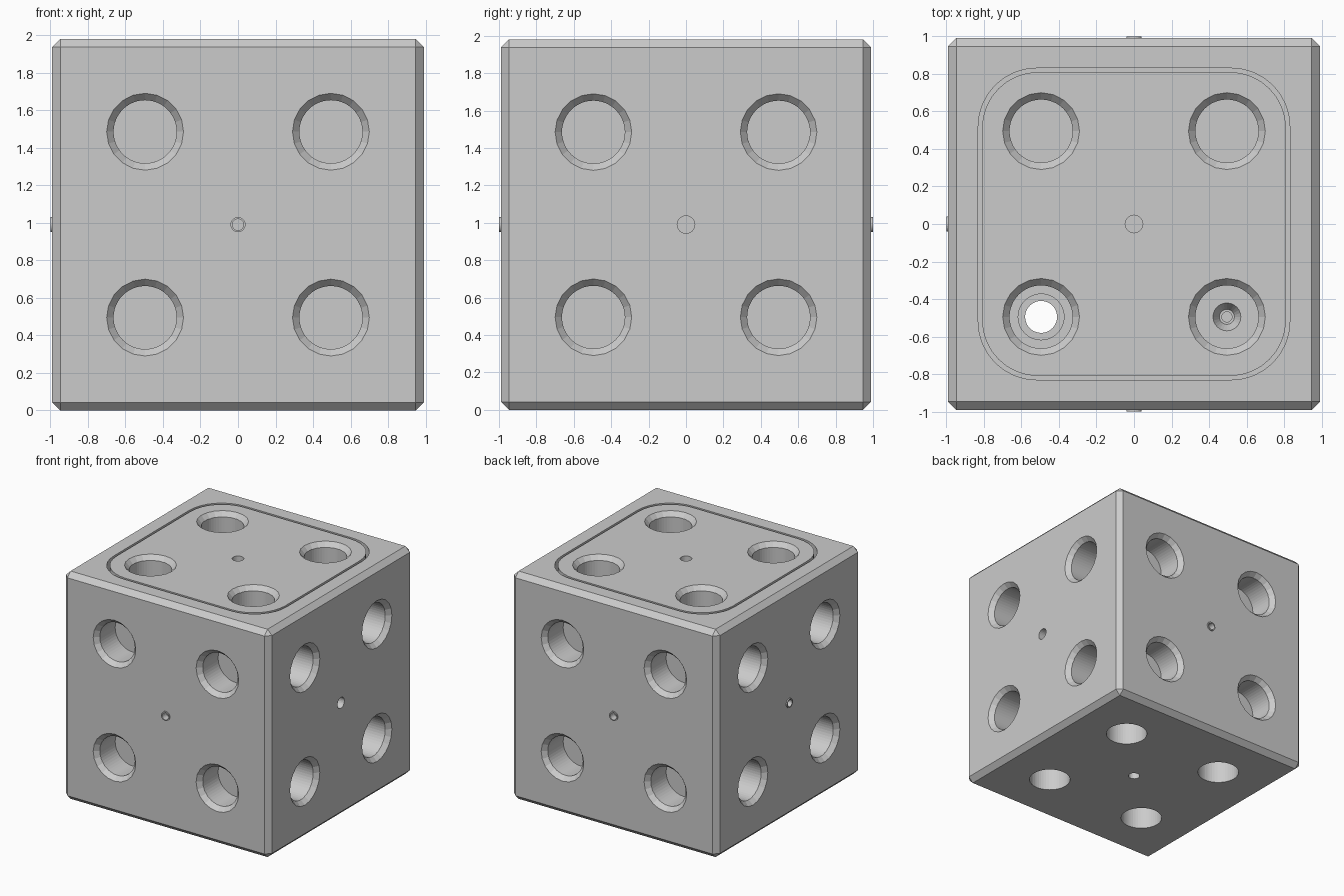
import bpy, bmesh, math
from mathutils import Matrix, Vector

cube = bpy.data.objects.get("Cube")
if cube:
    bpy.data.objects.remove(cube, do_unlink=True)

H = 0.99          # half size of the block
P = 0.495         # pocket offset from each face centre
DEPTH = 0.25      # pocket depth
CENTRE = Vector((0, 0, H))

grey = bpy.data.materials.new("plain grey")
grey.use_nodes = True
grey.diffuse_color = (0.6, 0.6, 0.6, 1)
grey.node_tree.nodes["Principled BSDF"].inputs["Base Color"].default_value = (0.6, 0.6, 0.6, 1)


def make_object(name, bm):
    bmesh.ops.recalc_face_normals(bm, faces=bm.faces)
    mesh = bpy.data.meshes.new(name)
    bm.to_mesh(mesh)
    bm.free()
    mesh.materials.append(grey)
    ob = bpy.data.objects.new(name, mesh)
    bpy.context.collection.objects.link(ob)
    return ob


def face_frame(normal):
    """Frame on a block face with local z pointing outward."""
    n = Vector(normal)
    turn = n.to_track_quat('Z', 'Y').to_matrix().to_4x4()
    return Matrix.Translation(CENTRE + n * H) @ turn


def plug(bm, frame, x, y, low, high, r_low, r_high, sides=48):
    """Round plug between two heights of a face frame."""
    place = frame @ Matrix.Translation((x, y, (low + high) / 2))
    return bmesh.ops.create_cone(bm, cap_ends=True, segments=sides, radius1=r_low,
                                 radius2=r_high, depth=high - low, matrix=place)["verts"]


def rounded_slab(half, radius, low, high):
    bm = bmesh.new()
    bmesh.ops.create_cube(bm, size=1, matrix=Matrix.Translation((0, 0, (low + high) / 2))
                          @ Matrix.Diagonal((2 * half, 2 * half, high - low, 1)))
    upright = [e for e in bm.edges if abs(e.verts[0].co.z - e.verts[1].co.z) > 0.01]
    bmesh.ops.bevel(bm, geom=upright, offset=radius, segments=8, profile=0.5, affect='EDGES')
    return bm


def cut(targets, bm):
    """Subtract the cutter mesh from each target and discard it."""
    cutter = make_object("cutter", bm)
    cutter.hide_render = True
    for ob in targets:
        mod = ob.modifiers.new("cut", 'BOOLEAN')
        mod.operation = 'DIFFERENCE'
        mod.solver = 'EXACT'
        mod.object = cutter
        bpy.context.view_layer.objects.active = ob
        bpy.ops.object.modifier_apply(modifier=mod.name)
    bpy.data.objects.remove(cutter, do_unlink=True)


faces = {"top": (0, 0, 1), "bottom": (0, 0, -1), "front": (0, -1, 0),
         "back": (0, 1, 0), "left": (1, 0, 0), "right": (-1, 0, 0)}
frames = {name: face_frame(n) for name, n in faces.items()}
top = frames["top"]
corners = [(x, y) for x in (-P, P) for y in (-P, P)]
screw_faces = ("front", "back", "right")

# Chamfered block
bm = bmesh.new()
bmesh.ops.create_cube(bm, size=2 * H, matrix=Matrix.Translation(CENTRE))
bmesh.ops.bevel(bm, geom=bm.edges[:], offset=0.043, segments=1, affect='EDGES')
block = make_object("block", bm)

# Recess and the lid that sits in it, leaving a thin groove
cut([block], rounded_slab(0.83, 0.31, 2 * H - 0.1, 2 * H + 0.1))
lid = make_object("lid", rounded_slab(0.81, 0.3, 2 * H - 0.1, 2 * H))
body = [block, lid]

# Countersinks around the pockets, on all faces but the bottom
bm = bmesh.new()
for name, frame in frames.items():
    if name != "bottom":
        for x, y in corners:
            plug(bm, frame, x, y, -0.04, 0.01, 0.168, 0.214, 20)
cut(body, bm)

# Pockets and centre holes
bm = bmesh.new()
for name, frame in frames.items():
    for x, y in corners:
        plug(bm, frame, x, y, -DEPTH, 0.05, 0.168, 0.168)
    r = 0.04 if name in screw_faces else 0.047
    plug(bm, frame, 0, 0, -0.13, 0.05, r, r, 24)
cut(body, bm)

# Details in the floors of the top pockets: counterbore, cone and cross slots
bm = bmesh.new()
plug(bm, top, P, P, -DEPTH - 0.04, -DEPTH + 0.03, 0.122, 0.122)
plug(bm, top, -P, P, -DEPTH - 0.06, -DEPTH + 0.01, 0.04, 0.08, 24)
for x in (-P, P):
    star = plug(bm, top, x, -P, -DEPTH - 0.04, -DEPTH + 0.03, 0.05, 0.05, 8)
    for v in star:
        dx, dy = v.co.x - x, v.co.y + P
        if abs(dx) > 0.01 and abs(dy) > 0.01:
            v.co.x, v.co.y = x + dx * 0.4, -P + dy * 0.4
cut([block], bm)

# Shaft through the block and the small bore below the cone
bm = bmesh.new()
plug(bm, top, P, P, -2 * H + 0.1, -DEPTH + 0.03, 0.085, 0.085)
plug(bm, top, -P, P, -DEPTH - 0.12, -DEPTH - 0.03, 0.027, 0.027, 24)
cut([block], bm)

# Hollow set screws standing slightly proud in three centre holes
for name in screw_faces:
    bm = bmesh.new()
    plug(bm, Matrix(), 0, 0, -0.13, 0.01, 0.04, 0.04, 24)
    cap = max(bm.faces, key=lambda f: f.calc_center_median().z)
    bmesh.ops.inset_region(bm, faces=[cap], thickness=0.01)
    socket = bmesh.ops.extrude_face_region(bm, geom=[cap])["geom"]
    bmesh.ops.delete(bm, geom=[cap], context='FACES_ONLY')
    bmesh.ops.translate(bm, vec=(0, 0, -0.06),
                        verts=[v for v in socket if isinstance(v, bmesh.types.BMVert)])
    bm.transform(frames[name])
    make_object(name + "_set_screw", bm)
